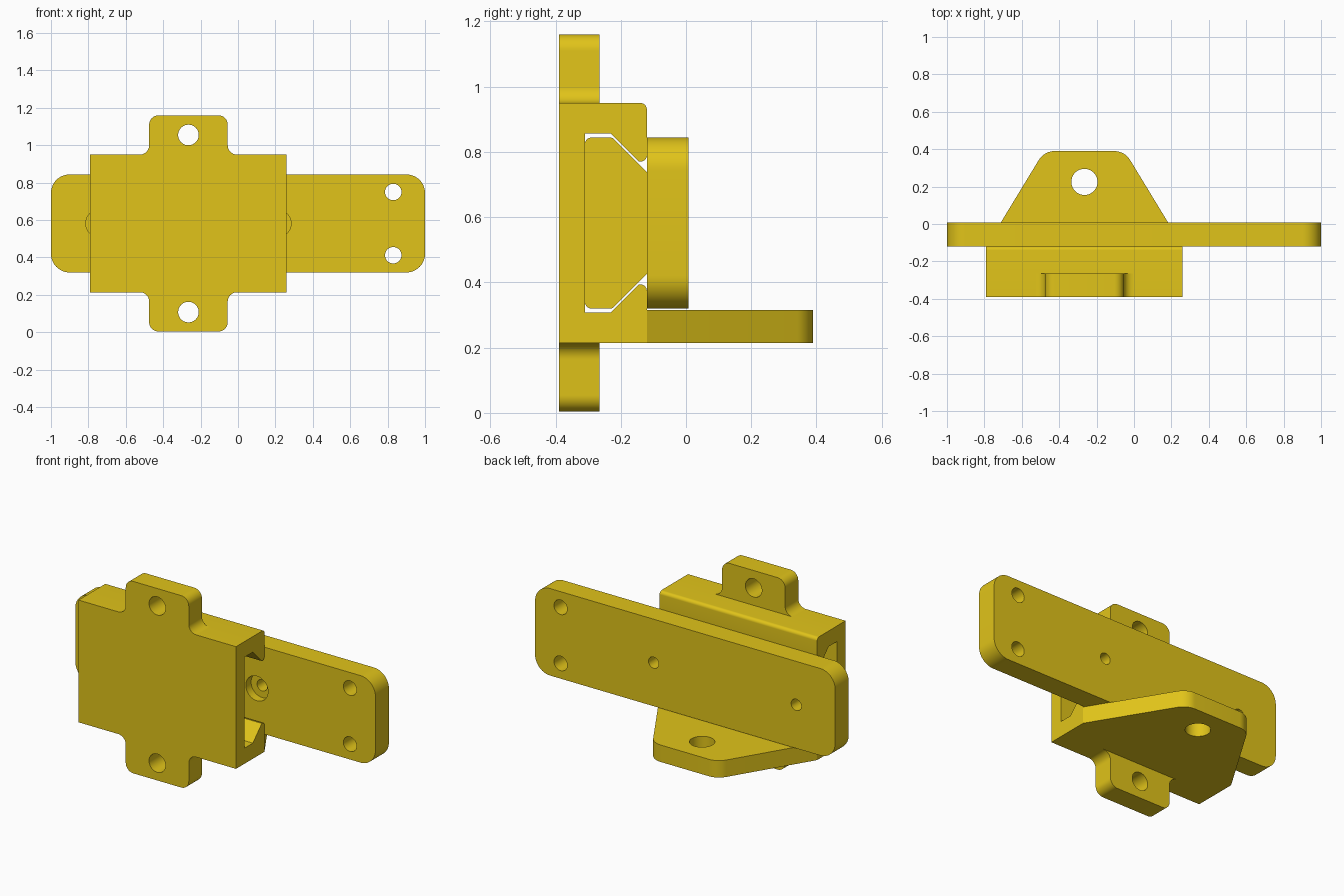
import bpy, bmesh
from math import sin, cos, tan, pi
from mathutils import Vector

if "Cube" in bpy.data.objects:
    bpy.data.objects.remove(bpy.data.objects["Cube"])

mat = bpy.data.materials.new("yellow_plastic")
mat.diffuse_color = (0.75, 0.55, 0.01, 1)
mat.use_nodes = True
mat.node_tree.nodes["Principled BSDF"].inputs["Base Color"].default_value = mat.diffuse_color


def rounded(points, steps=10):
    """2D outline; points are (u, v) or (u, v, fillet radius)."""
    out = []
    n = len(points)
    for i, p in enumerate(points):
        c = Vector(p[:2])
        if len(p) < 3:
            out.append(c)
            continue
        a = (Vector(points[i - 1][:2]) - c).normalized()
        b = (Vector(points[(i + 1) % n][:2]) - c).normalized()
        half = a.angle(b) / 2
        r = p[2]
        centre = c + (a + b).normalized() * (r / sin(half))
        s = c + a * (r / tan(half)) - centre
        e = c + b * (r / tan(half)) - centre
        sweep = pi - 2 * half
        for k in range(steps + 1):
            t = k / steps
            out.append(centre + (s * sin((1 - t) * sweep) + e * sin(t * sweep)) / sin(sweep))
    return out


def extrude(name, outline, axis, lo, hi):
    """Prism from a 2D outline, extruded along the given axis."""
    place = {"X": lambda u, v, w: (w, u, v),
             "Y": lambda u, v, w: (u, w, v),
             "Z": lambda u, v, w: (u, v, w)}[axis]
    bm = bmesh.new()
    rings = [[bm.verts.new(place(p[0], p[1], w)) for p in outline] for w in (lo, hi)]
    n = len(outline)
    bm.faces.new(rings[0])
    bm.faces.new(rings[1])
    for i in range(n):
        j = (i + 1) % n
        bm.faces.new((rings[0][i], rings[0][j], rings[1][j], rings[1][i]))
    bmesh.ops.recalc_face_normals(bm, faces=bm.faces)
    me = bpy.data.meshes.new(name)
    bm.to_mesh(me)
    bm.free()
    ob = bpy.data.objects.new(name, me)
    bpy.context.collection.objects.link(ob)
    me.materials.append(mat)
    return ob


def activate(ob):
    bpy.ops.object.select_all(action='DESELECT')
    ob.select_set(True)
    bpy.context.view_layer.objects.active = ob


def drill(ob, u, v, r, axis, lo, hi):
    """Cut a round hole along the axis."""
    circle = [(u + r * cos(2 * pi * k / 40), v + r * sin(2 * pi * k / 40)) for k in range(40)]
    cutter = extrude("hole_cutter", circle, axis, lo, hi)
    cutter.hide_render = True
    mod = ob.modifiers.new("hole", 'BOOLEAN')
    mod.operation = 'DIFFERENCE'
    mod.solver = 'EXACT'
    mod.object = cutter
    activate(ob)
    bpy.ops.object.modifier_apply(modifier=mod.name)
    bpy.data.objects.remove(cutter)


MX = -0.265   # centre of the housing along x
MZ = 0.582    # centre height

# dovetail channel housing
upper = [(-0.39, 0.95), (-0.12, 0.95, 0.02), (-0.12, 0.77, 0.02), (-0.145, 0.77),
         (-0.23, 0.856), (-0.31, 0.856)]
lower = [(p[0], 2 * MZ - p[1]) + p[2:] for p in reversed(upper)]
lower[-2] = (-0.12, 0.214)   # square where the flange joins
parts = [extrude("channel_housing", rounded(upper + lower), "X", -0.79, 0.26)]

# mounting tabs above and below
tab = [(MX - 0.26, 0.95), (MX - 0.21, 0.95, 0.05), (MX - 0.21, 1.16, 0.05),
       (MX + 0.21, 1.16, 0.05), (MX + 0.21, 0.95, 0.05), (MX + 0.26, 0.95)]
for name, flip in (("upper_tab", False), ("lower_tab", True)):
    pts = [(p[0], 1.162 - p[1] if flip else p[1]) + p[2:] for p in tab]
    if flip:
        pts = [(p[0], p[1] + 0.002) + p[2:] for p in pts]
    ob = extrude(name, rounded(pts)[1:-1], "Y", -0.39, -0.265)
    drill(ob, MX, 0.108 if flip else 1.055, 0.055, "Y", -0.6, 0)
    parts.append(ob)

# horizontal flange
flange = extrude("rear_flange", rounded([(-0.79, -0.12), (MX - 0.215, 0.39, 0.1),
                 (MX + 0.215, 0.39, 0.1), (0.26, -0.12)]), "Z", 0.214, 0.316)
drill(flange, MX, 0.225, 0.07, "Z", 0, 0.6)
parts.append(flange)

# sliding plate with end holes and counterbored screw holes
plate = extrude("slide_plate", rounded([(-1, 0.32, 0.1), (1, 0.32, 0.1),
                (1, 0.844, 0.1), (-1, 0.844, 0.1)], 14), "Y", -0.12, 0.008)
for z in (0.75, 0.412):
    drill(plate, 0.83, z, 0.044, "Y", -0.3, 0.2)
for x in (-0.74, 0.21):
    drill(plate, x, MZ, 0.034, "Y", -0.3, 0.2)
    drill(plate, x, MZ, 0.074, "Y", -0.3, -0.07)
parts.append(plate)

# dovetail runner inside the channel
top = [(-0.12, 0.738), (-0.226, 0.844, 0.015), (-0.31, 0.844, 0.02)]
bottom = [(p[0], 2 * MZ - p[1]) + p[2:] for p in reversed(top)]
parts.append(extrude("dovetail_runner", rounded(top + bottom), "X", MX - 0.385, MX + 0.385))

for ob in parts:
    activate(ob)
    bpy.ops.object.shade_smooth_by_angle()

# the lower tab rests on the ground plane
low = next(o for o in parts if o.name == "lower_tab")
for v in low.data.vertices:
    v.co.z = max(v.co.z, 0) if v.co.z > 0.003 else max(v.co.z - 0.004, 0)
